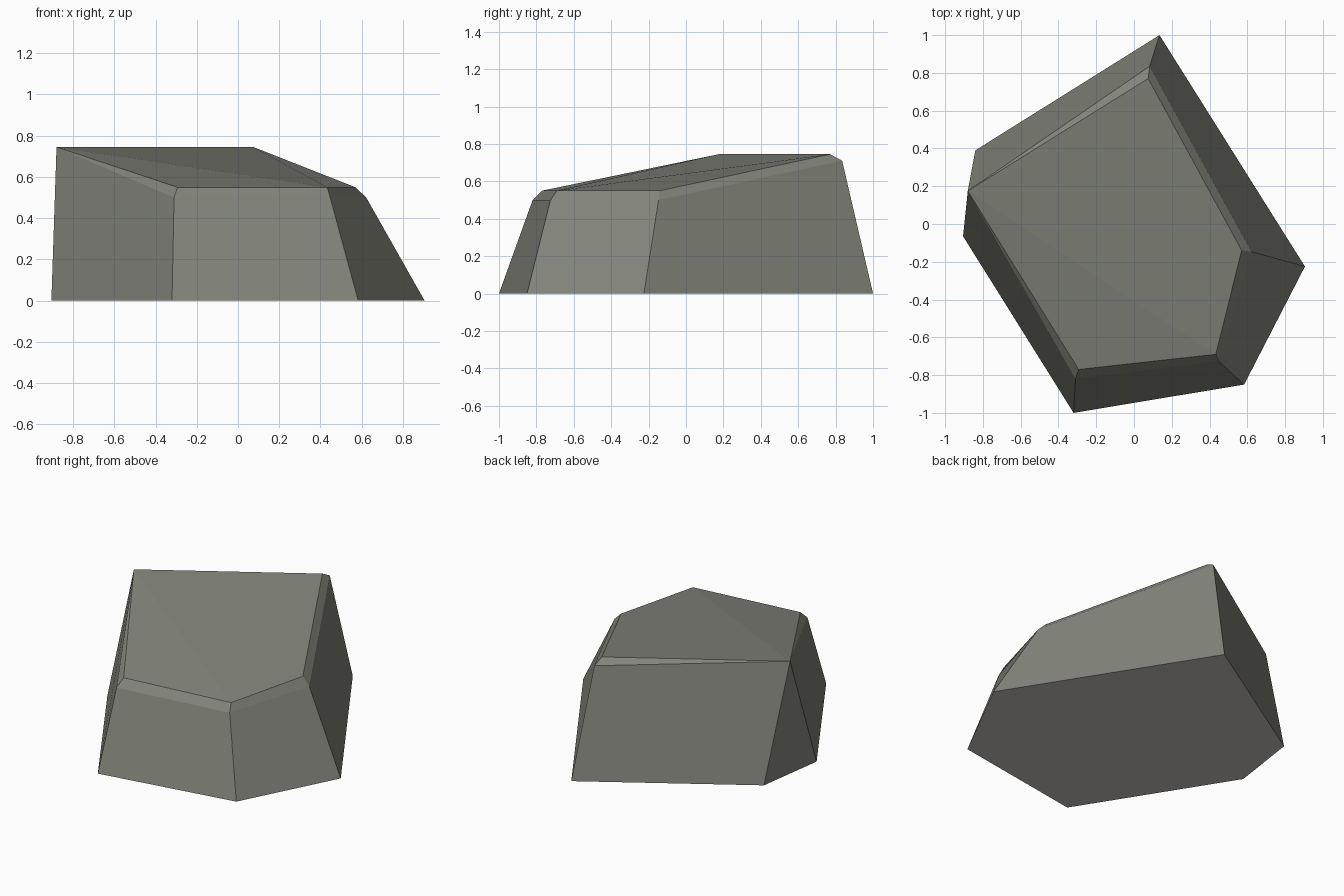
import bpy
import bmesh

cube = bpy.data.objects.get("Cube")
if cube:
    bpy.data.objects.remove(cube, do_unlink=True)


def make_material(name, color):
    mat = bpy.data.materials.new(name)
    mat.use_nodes = True
    mat.diffuse_color = color
    bsdf = next(n for n in mat.node_tree.nodes if n.type == "BSDF_PRINCIPLED")
    bsdf.inputs["Base Color"].default_value = color
    return mat


stone = make_material("olive grey stone", (0.225, 0.23, 0.193, 1))
under = make_material("pale warm underside", (0.56, 0.52, 0.515, 1))

# Outlines, clockwise from the back corner
peak = (-0.88, 0.175, 0.745)
base_outline = [(0.135, 1.0, 0), (0.905, -0.225, 0), (0.583, -0.85, 0),
                (-0.32, -1.0, 0), (-0.905, -0.065, 0), (-0.84, 0.39, 0)]
shoulder_outline = [(0.083, 0.835, 0.71), (0.622, -0.147, 0.5),
                    (0.447, -0.725, 0.5), (-0.31, -0.82, 0.5)]
crown_outline = [(0.075, 0.77, 0.745), (0.57, -0.14, 0.55),
                 (0.433, -0.69, 0.55), (-0.293, -0.77, 0.55)]

bm = bmesh.new()
base, shoulder, crown = [[bm.verts.new(p) for p in outline]
                         for outline in (base_outline, shoulder_outline, crown_outline)]
tip = bm.verts.new(peak)
shoulder += [tip, tip]  # the chamfer closes to a point at the peak
crown += [tip, tip]


def bridge(lower, upper):
    """Join two closed rings, dropping corners that coincide."""
    for i in range(len(lower)):
        j = (i + 1) % len(lower)
        corners = list(dict.fromkeys([lower[i], lower[j], upper[j], upper[i]]))
        if len(corners) > 2:
            bm.faces.new(corners)


bridge(base, shoulder)   # sloping sides
bridge(shoulder, crown)  # narrow chamfer

# Top, folded along a diagonal from the peak
bm.faces.new([crown[0], crown[1], crown[2], tip])
bm.faces.new([crown[2], crown[3], tip])

# Underside
bm.faces.new(base).material_index = 1
bmesh.ops.recalc_face_normals(bm, faces=bm.faces)

mesh = bpy.data.meshes.new("rock")
bm.to_mesh(mesh)
bm.free()
mesh.materials.append(stone)
mesh.materials.append(under)
rock = bpy.data.objects.new("rock", mesh)
bpy.context.collection.objects.link(rock)
